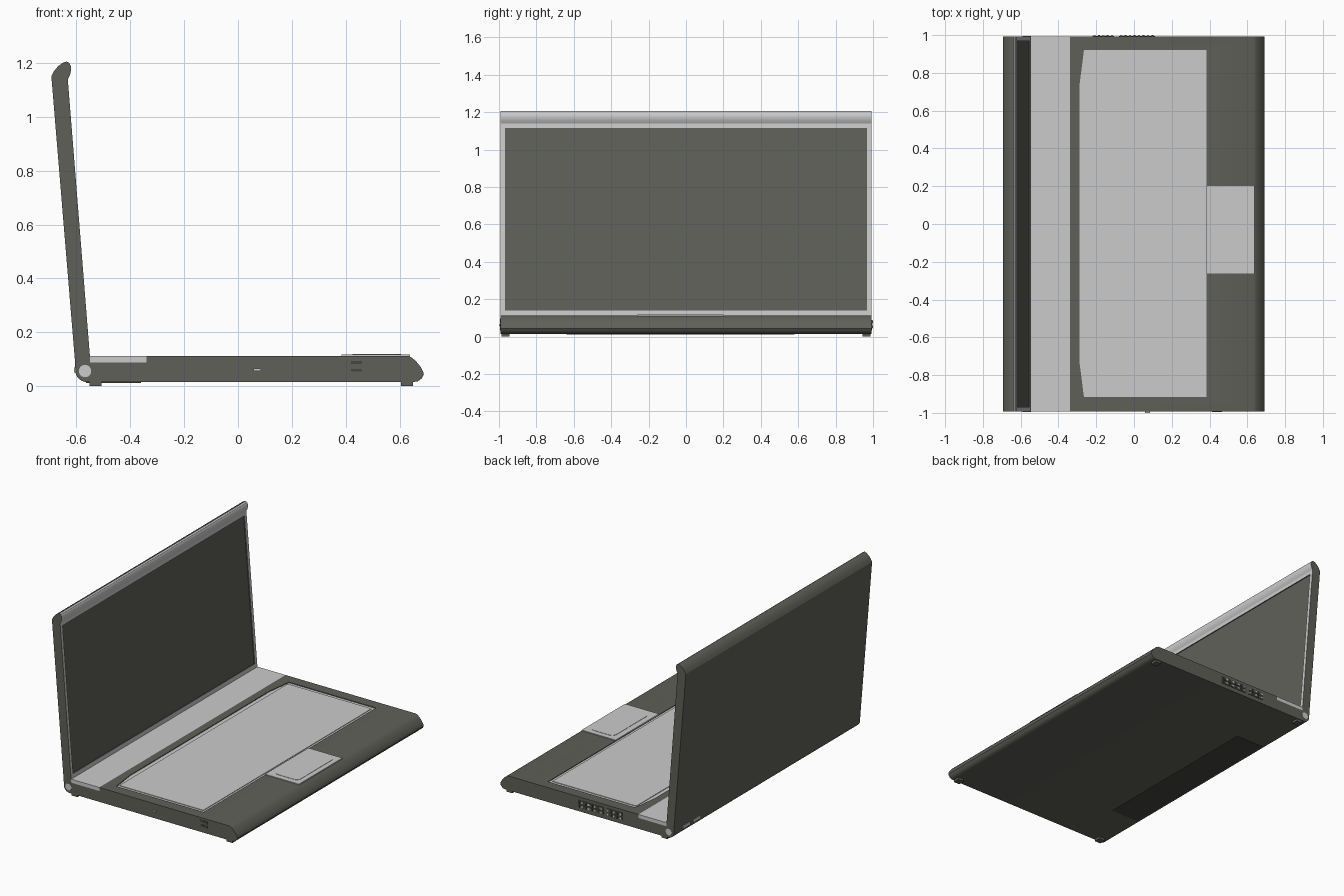
import bpy, bmesh, math
from mathutils import Vector

if "Cube" in bpy.data.objects:
    bpy.data.objects.remove(bpy.data.objects["Cube"])


def material(name, rgb):
    m = bpy.data.materials.new(name)
    m.diffuse_color = (*rgb, 1)
    m.use_nodes = True
    m.node_tree.nodes["Principled BSDF"].inputs["Base Color"].default_value = m.diffuse_color
    return m


DARK = material("dark_grey", (0.115, 0.117, 0.098))
SILVER = material("silver", (0.6, 0.6, 0.6))
BLACK = material("battery_black", (0.06, 0.06, 0.055))


def finish(bm, name, mats, rule=None):
    """Turn a bmesh into an object; rule(face) picks the material slot."""
    bmesh.ops.recalc_face_normals(bm, faces=bm.faces)
    bm.normal_update()
    if rule:
        for f in bm.faces:
            f.material_index = rule(f)
    me = bpy.data.meshes.new(name)
    bm.to_mesh(me)
    bm.free()
    for m in mats:
        me.materials.append(m)
    ob = bpy.data.objects.new(name, me)
    bpy.context.collection.objects.link(ob)
    return ob


def prism(points, offset):
    """Closed prism from 3D outline points and an offset vector."""
    bm = bmesh.new()
    f = bm.faces.new([bm.verts.new(p) for p in points])
    r = bmesh.ops.extrude_face_region(bm, geom=[f])
    bmesh.ops.translate(bm, vec=Vector(offset),
                        verts=[v for v in r["geom"] if isinstance(v, bmesh.types.BMVert)])
    bmesh.ops.recalc_face_normals(bm, faces=bm.faces)
    return bm


def side_prism(profile, half):
    return prism([(x, -half, z) for x, z in profile], (0, 2 * half, 0))


def box(name, x, y, z, mat, corner=0):
    bm = prism([(x[0], y[0], z[0]), (x[1], y[0], z[0]), (x[1], y[1], z[0]), (x[0], y[1], z[0])],
               (0, 0, z[1] - z[0]))
    if corner:
        edges = [e for e in bm.edges if abs(e.verts[0].co.z - e.verts[1].co.z) > 1e-5]
        bmesh.ops.bevel(bm, geom=edges, offset=corner, segments=5, affect='EDGES', profile=0.5)
    return finish(bm, name, [mat])


def smooth(ob):
    bpy.ops.object.select_all(action='DESELECT')
    ob.select_set(True)
    bpy.context.view_layer.objects.active = ob
    bpy.ops.object.shade_smooth_by_angle(angle=math.radians(30))


HALF = 0.992
TOP = 0.112

# base: rounded hinge edge at the back, curved nose at the front
hinge_arc = [(-0.561 - 0.043 * math.cos(a), 0.058 - 0.043 * math.sin(a))
             for a in [math.radians(15 * i) for i in range(7)]]
nose = [(0.65, 0.015), (0.668, 0.018), (0.682, 0.028), (0.69, 0.043), (0.688, 0.053), (0.681, 0.067),
        (0.67, 0.082), (0.656, 0.097), (0.645, 0.106), (0.632, TOP)]
base = finish(side_prism([(-0.34, TOP), (-0.34, 0.088), (-0.605, 0.088)] + hinge_arc + nose, HALF),
              "base", [DARK])

# shallow keyboard well cut into the base
tray = [(0.385, -0.917), (0.385, 0.92), (-0.265, 0.92), (-0.288, 0.74), (-0.288, -0.737), (-0.265, -0.917)]
cutter = finish(prism([(x, y, 0.104) for x, y in tray], (0, 0, 0.05)), "well_cutter", [DARK])
cutter.hide_render = True
mod = base.modifiers.new("well", 'BOOLEAN')
mod.operation, mod.solver, mod.object = 'DIFFERENCE', 'EXACT', cutter
bpy.context.view_layer.objects.active = base
bpy.ops.object.modifier_apply(modifier="well")
bpy.data.objects.remove(cutter)
smooth(base)

# keyboard tray with a slightly raised key field
finish(prism([(x, y, 0.103) for x, y in tray], (0, 0, 0.004)), "keyboard_tray", [SILVER])
box("keyboard_field", (-0.258, 0.368), (-0.895, 0.897), (0.106, 0.111), SILVER)

# silver strip below the screen
box("speaker_strip", (-0.549, -0.34), (-HALF, HALF), (0.088, TOP), SILVER)

# touchpad plate and pad
box("touchpad_plate", (0.385, 0.638), (-0.262, 0.2), (0.108, 0.117), SILVER)
box("touchpad", (0.425, 0.605), (-0.225, 0.165), (0.115, 0.119), SILVER, corner=0.03)

# lid: slanted slab with a curved lip on top and a silver front
lid_profile = [(-0.548, 0.088), (-0.632, 1.14), (-0.624, 1.155), (-0.620, 1.172), (-0.621, 1.188),
               (-0.627, 1.2), (-0.636, 1.205), (-0.65, 1.201), (-0.668, 1.188), (-0.683, 1.17),
               (-0.693, 1.15), (-0.605, 0.088)]
bm = side_prism(lid_profile, HALF)
bm.normal_update()
front = max((f for f in bm.faces if f.normal.x > 0.9), key=lambda f: f.calc_area())
slope = Vector((-0.084, 0, 1.052)).normalized()
normal = front.normal.copy()
bmesh.ops.inset_region(bm, faces=[front], thickness=0.034, depth=0)
for v in front.verts:                       # taller bezel below the screen
    if v.co.z < 0.5:
        v.co += slope * 0.028
rim = bmesh.ops.extrude_discrete_faces(bm, faces=[front])["faces"][0]
for v in rim.verts:                         # sink the screen
    v.co -= normal * 0.006
bm.normal_update()
screen_area = rim.calc_area()
lid = finish(bm, "lid", [DARK, SILVER],
             lambda f: 0 if abs(f.calc_area() - screen_area) < 1e-4 or f.normal.x < 0.3 else 1)
smooth(lid)

# silver hinge caps on both sides
for s, side in ((-1, "left"), (1, "right")):
    pts = [(-0.568 + 0.023 * math.cos(a), s * (HALF - 0.03), 0.056 + 0.023 * math.sin(a))
           for a in [math.tau * i / 24 for i in range(24)]]
    smooth(finish(prism(pts, (0, s * 0.033, 0)), "hinge_cap_" + side, [SILVER]))

# feet
for x in (-0.529, 0.627):
    for y in (-0.965, 0.965):
        box("foot", (x - 0.022, x + 0.022), (y - 0.022, y + 0.022), (0, 0.018), DARK)

# battery cover underneath
box("battery_cover", (-0.565, -0.36), (-0.64, 0.58), (0.0125, 0.018), BLACK)

# near side: latch button and two slots
box("side_button", (0.058, 0.086), (-1.0, -0.985), (0.057, 0.066), SILVER)
for z in (0.05, 0.079):
    box("side_slot", (0.414, 0.466), (-0.9945, -0.985), (z, z + 0.018), DARK)
    box("slot_core", (0.419, 0.461), (-0.9955, -0.985), (z + 0.004, z + 0.014), BLACK)

# far side: two grilles of small slats
for x0, x1, n in ((-0.22, -0.105, 5), (-0.08, 0.11, 8)):
    step = (x1 - x0) / n
    for z in (0.042, 0.068):
        box("grille_plate", (x0, x1), (0.985, 0.996), (z, z + 0.022), DARK)
        for i in range(n):
            box("grille_slat", (x0 + step * (i + 0.25), x0 + step * (i + 0.75)), (0.985, 1.0),
                (z + 0.004, z + 0.018), SILVER if i % 2 == 0 else BLACK)

# rear sockets
for y in (0.75, 0.86):
    box("rear_socket", (-0.609, -0.59), (y - 0.038, y + 0.038), (0.05, 0.07), SILVER)
